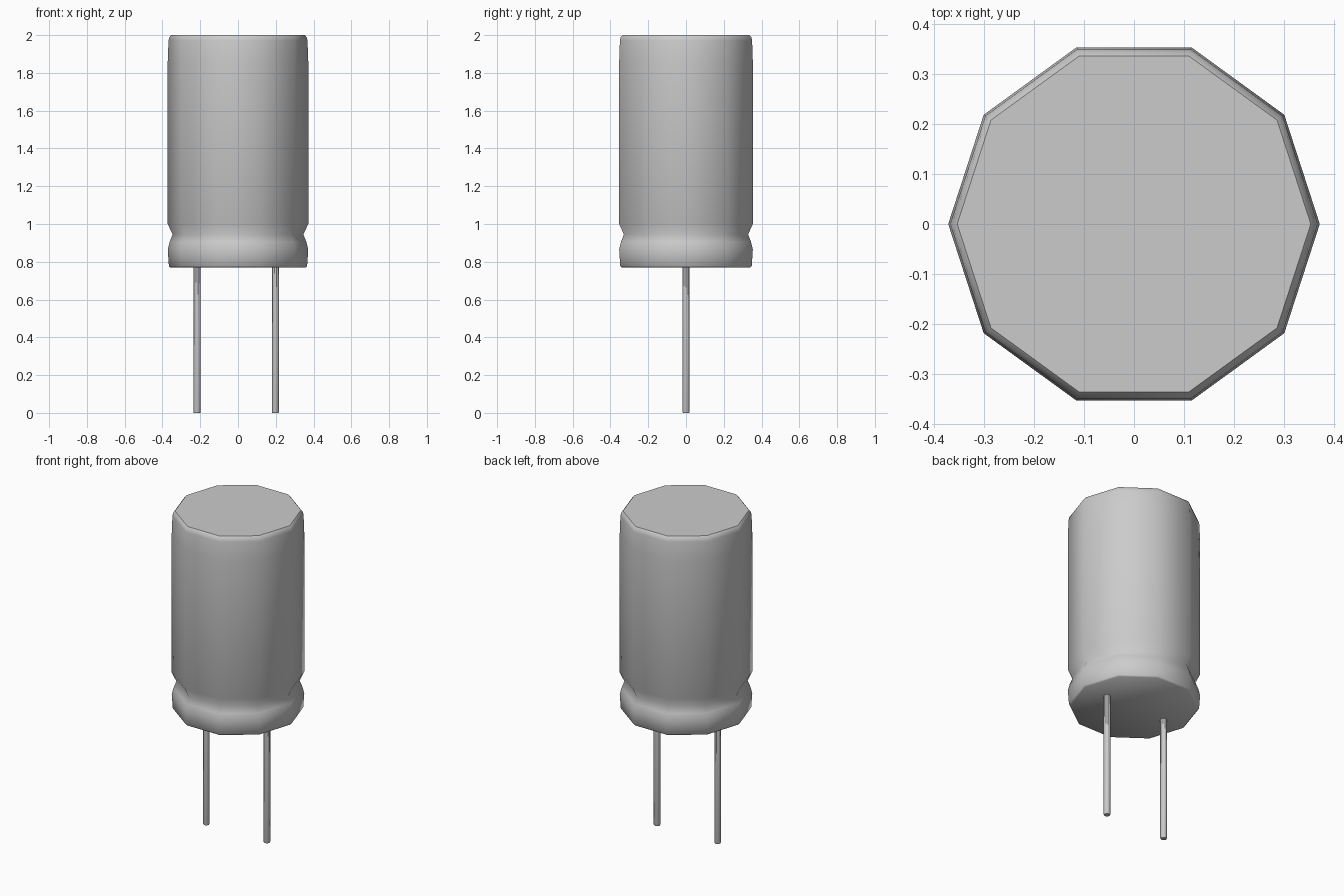
import bpy, bmesh
from math import cos, sin, pi, radians

if "Cube" in bpy.data.objects:
    bpy.data.objects.remove(bpy.data.objects["Cube"])


def lathe(name, profile, sides, x=0.0, smooth=35):
    """Closed solid of revolution from (radius, z) pairs, bottom to top."""
    bm = bmesh.new()
    rings = [[bm.verts.new((x + r * cos(2 * pi * i / sides), r * sin(2 * pi * i / sides), z))
              for i in range(sides)] for r, z in profile]
    for a, b in zip(rings, rings[1:]):
        for i in range(sides):
            j = (i + 1) % sides
            bm.faces.new((a[i], a[j], b[j], b[i]))
    bm.faces.new(rings[0][::-1])
    bm.faces.new(rings[-1])
    mesh = bpy.data.meshes.new(name)
    bm.to_mesh(mesh)
    bm.free()
    ob = bpy.data.objects.new(name, mesh)
    bpy.context.collection.objects.link(ob)
    bpy.ops.object.select_all(action='DESELECT')
    ob.select_set(True)
    bpy.context.view_layer.objects.active = ob
    bpy.ops.object.shade_smooth_by_angle(angle=radians(smooth))
    return ob


# Ten-sided can with a crimp groove near the base and softened rims
can_profile = [(0.358, 0.77), (0.366, 0.778), (0.372, 0.865), (0.362, 0.905),
               (0.346, 0.945), (0.372, 1.0), (0.372, 1.86), (0.368, 1.97),
               (0.364, 1.988), (0.354, 2.0)]
lathe("capacitor_can", can_profile, 10, smooth=50)

# Two wire leads, tips slightly chamfered
for name, x in (("left_lead", -0.217), ("right_lead", 0.198)):
    lathe(name, [(0.017, 0.0), (0.019, 0.005), (0.019, 0.78)], 10, x)
